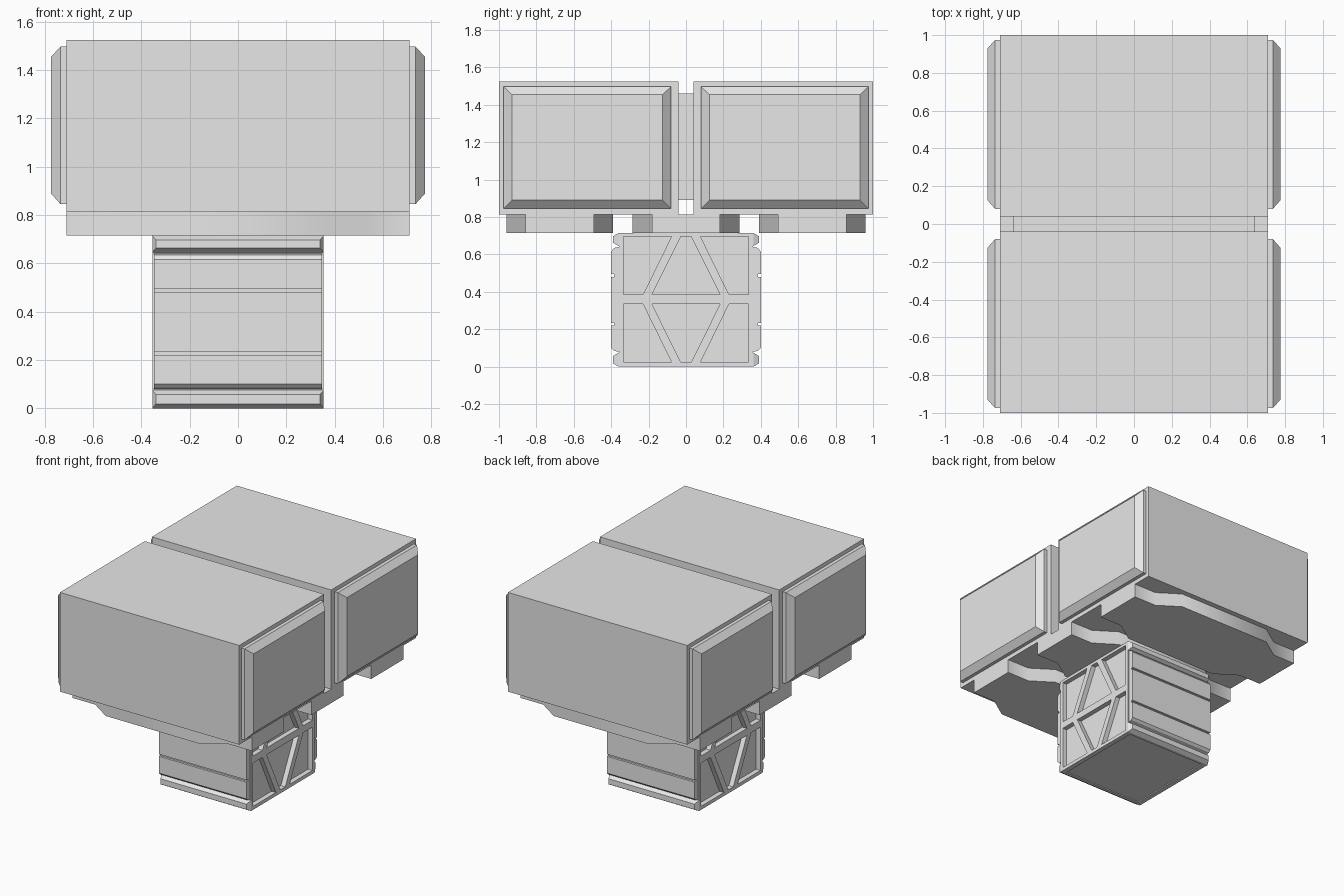
import bpy
import bmesh
from math import radians, pi

cube = bpy.data.objects.get("Cube")
if cube:
    bpy.data.objects.remove(cube, do_unlink=True)

grey = bpy.data.materials.new("light_grey")
grey.use_nodes = True
colour = (0.8, 0.8, 0.8, 1)
grey.diffuse_color = colour
grey.node_tree.nodes["Principled BSDF"].inputs["Base Color"].default_value = colour


def add_mesh(name, rings):
    """Skin a stack of matching closed rings and cap both ends."""
    bm = bmesh.new()
    loops = [[bm.verts.new(p) for p in ring] for ring in rings]
    count = len(loops[0])
    for a, b in zip(loops, loops[1:]):
        for i in range(count):
            j = (i + 1) % count
            bm.faces.new((a[i], a[j], b[j], b[i]))
    bm.faces.new(loops[0][::-1])
    bm.faces.new(loops[-1])
    bmesh.ops.recalc_face_normals(bm, faces=bm.faces)
    mesh = bpy.data.meshes.new(name)
    bm.to_mesh(mesh)
    bm.free()
    mesh.materials.append(grey)
    obj = bpy.data.objects.new(name, mesh)
    bpy.context.collection.objects.link(obj)
    return obj


def place(axis, pos, u, v):
    p = [u, v]
    p.insert("xyz".index(axis), pos)
    return p


def prism(name, axis, outline, lo, hi):
    return add_mesh(name, [[place(axis, h, u, v) for u, v in outline] for h in (lo, hi)])


def loft(name, axis, *sections):
    """Each section is position, u range, v range."""
    return add_mesh(name, [[place(axis, h, u, v) for u, v in
                            ((u0, v0), (u1, v0), (u1, v1), (u0, v1))]
                           for h, u0, u1, v0, v1 in sections])


# Two large housings with raised bevelled panels on their sides
for end, s in (("front", -1), ("back", 1)):
    a, b = sorted((s * 0.04, s))
    loft(end + "_housing", "x", (-0.71, a, b, 0.815, 1.525), (0.71, a, b, 0.815, 1.525))
    c, d = sorted((s * 0.08, s * 0.975))
    for side, t in (("right", -1), ("left", 1)):
        loft(f"{end}_{side}_panel", "x",
             (t * 0.70, c, d, 0.845, 1.497),
             (t * 0.735, c, d, 0.845, 1.497),
             (t * 0.775, c + 0.045, d - 0.045, 0.89, 1.455))

# Connector filling the gap between the housings
loft("connector", "y", (-0.05, -0.64, 0.64, 0.89, 1.46), (0.05, -0.64, 0.64, 0.89, 1.46))

# Three mounting plates, wide in the middle and narrow at the ends
for name, centre in (("front", -0.675), ("middle", 0), ("back", 0.675)):
    edge = [(-0.71, 0.182), (-0.53, 0.182), (-0.375, 0.286),
            (0.375, 0.286), (0.53, 0.182), (0.71, 0.182)]
    outline = [(x, centre - w) for x, w in edge] + [(x, centre + w) for x, w in edge[::-1]]
    plate = prism(name + "_mounting_plate", "z", outline, 0.715, 0.815)
    bpy.ops.object.select_all(action="DESELECT")
    plate.select_set(True)
    bpy.context.view_layer.objects.active = plate
    bpy.ops.object.shade_smooth_by_angle(angle=radians(40))

# Pedestal core
loft("pedestal_core", "z", (0.008, -0.32, 0.32, -0.355, 0.355),
     (0.715, -0.32, 0.32, -0.355, 0.355))

# Grooved cladding and bevelled rails on the pedestal front and back
half = [(0.34, 0.08), (0.36, 0.08), (0.385, 0.085), (0.4, 0.1)]
for z in (0.22, 0.48):
    half += [(0.4, z), (0.385, z), (0.385, z + 0.015), (0.4, z + 0.015)]
half += [(0.4, 0.615), (0.385, 0.635), (0.36, 0.64), (0.34, 0.64)]
for end, s in (("front", -1), ("back", 1)):
    prism(end + "_cladding", "x", [(s * y, z) for y, z in half], -0.347, 0.347)
    for level, z0, z1 in (("lower", 0, 0.075), ("upper", 0.645, 0.715)):
        loft(f"{end}_{level}_rail", "y",
             (s * 0.34, -0.355, 0.355, z0, z1),
             (s * 0.36, -0.355, 0.355, z0, z1),
             (s * 0.39, -0.34, 0.34, z0 + 0.018, z1 - 0.018))

# Truss frames on the pedestal sides: a filled outline with six openings
frame = [(-0.358, 0), (0.358, 0), (0.358, 0.715), (-0.358, 0.715)]
openings = []
for flip in (False, True):
    corner = [(0.335, 0.025), (0.078, 0.025), (0.23, 0.335), (0.335, 0.335)]
    middle = [(-0.028, 0.025), (0.028, 0.025), (0.182, 0.335), (-0.182, 0.335)]
    for shape in (corner, [(-y, z) for y, z in corner], middle):
        openings.append([(y, 0.72 - z if flip else z) for y, z in shape])

for side, t in (("right", -1), ("left", 1)):
    curve = bpy.data.curves.new(side + "_truss_outline", "CURVE")
    curve.dimensions = "2D"
    curve.fill_mode = "BOTH"
    curve.extrude = 0.0175
    for shape in [frame] + openings:
        spline = curve.splines.new("POLY")
        spline.points.add(len(shape) - 1)
        for point, (y, z) in zip(spline.points, shape):
            point.co = (y, z, 0, 1)
        spline.use_cyclic_u = True
    helper = bpy.data.objects.new(side + "_truss_helper", curve)
    bpy.context.collection.objects.link(helper)
    graph = bpy.context.evaluated_depsgraph_get()
    mesh = bpy.data.meshes.new_from_object(helper.evaluated_get(graph))
    bpy.data.objects.remove(helper, do_unlink=True)
    mesh.materials.clear()
    mesh.materials.append(grey)
    for poly in mesh.polygons:
        poly.use_smooth = False
    truss = bpy.data.objects.new(side + "_truss_frame", mesh)
    truss.rotation_euler = (pi / 2, 0, pi / 2)
    truss.location.x = t * 0.3375
    bpy.context.collection.objects.link(truss)
